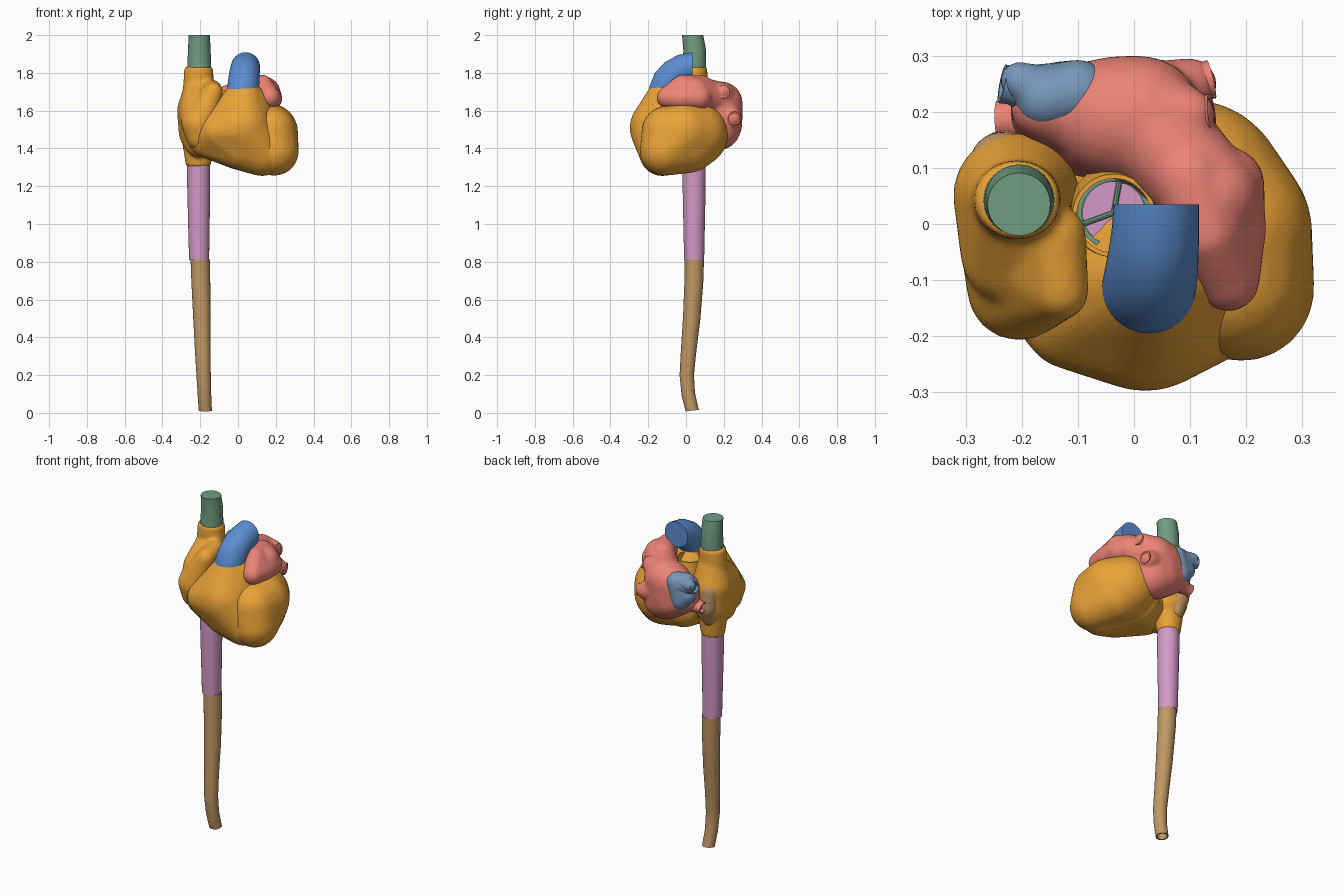
import bpy, bmesh, math
from mathutils import Vector


def material(name, srgb):
    m = bpy.data.materials.new(name)
    m.diffuse_color = [(c / 255) ** 2.2 for c in srgb] + [1]
    return m


ORANGE = material("orange", (233, 161, 58))
RED = material("red", (235, 130, 116))
BLUE = material("blue", (92, 140, 208))
STEEL = material("steel_blue", (118, 150, 185))
GREEN = material("green", (112, 155, 128))
PINK = material("pink", (210, 152, 196))
TAN = material("tan", (190, 150, 100))


def finish(name, bm, mat):
    me = bpy.data.meshes.new(name)
    bm.to_mesh(me)
    bm.free()
    ob = bpy.data.objects.new(name, me)
    bpy.context.collection.objects.link(ob)
    me.materials.append(mat)
    return ob


def blob(name, hulls, mat, voxel=0.01, smooth=7):
    """Fuse convex hulls of ellipsoids (x, y, z, r or rx, ry, rz) into a soft body."""
    total = bmesh.new()
    for balls in hulls:
        bm = bmesh.new()
        for b in balls:
            r = b[3:] if len(b) == 6 else (b[3],) * 3
            for i in range(220):
                h = 1 - 2 * (i + 0.5) / 220
                s, a = math.sqrt(1 - h * h), i * 2.39996
                bm.verts.new((b[0] + r[0] * s * math.cos(a),
                              b[1] + r[1] * s * math.sin(a), b[2] + r[2] * h))
        bmesh.ops.convex_hull(bm, input=bm.verts[:])
        bmesh.ops.delete(bm, geom=[v for v in bm.verts if not v.link_faces], context='VERTS')
        bmesh.ops.recalc_face_normals(bm, faces=bm.faces[:])
        tmp = bpy.data.meshes.new("tmp")
        bm.to_mesh(tmp)
        bm.free()
        total.from_mesh(tmp)
        bpy.data.meshes.remove(tmp)
    ob = finish(name, total, mat)
    m = ob.modifiers.new("fuse", 'REMESH')
    m.mode, m.voxel_size, m.use_smooth_shade = 'VOXEL', voxel, True
    m = ob.modifiers.new("soften", 'SMOOTH')
    m.factor, m.iterations = 0.5, smooth
    return ob


def tube(name, pts, mat, end=None, hollow=0, wall=0.008, n=40):
    """Round tube through (x, y, z, r); hollow = depth of a bore at the last end."""
    P = [Vector(p[:3]) for p in pts]
    R = [p[3] for p in pts]
    T = [(P[min(i + 1, len(P) - 1)] - P[max(i - 1, 0)]).normalized() for i in range(len(P))]
    if end:
        T[-1] = Vector(end)
    if hollow:
        P += [P[-1].copy(), P[-1] - T[-1] * hollow]
        T += [T[-1], T[-1]]
        R += [R[-1] - wall, R[-1] - wall]
    bm = bmesh.new()
    rings = []
    for p, t, r in zip(P, T, R):
        ref = Vector((1, 0, 0)) if abs(t.x) < 0.7 else Vector((0, 1, 0))
        v = t.cross(ref).normalized()
        u = v.cross(t)
        rings.append([bm.verts.new(p + r * (u * math.cos(a) + v * math.sin(a)))
                      for a in (2 * math.pi * k / n for k in range(n))])
    for a, b in zip(rings, rings[1:]):
        for k in range(n):
            bm.faces.new((a[k], a[(k + 1) % n], b[(k + 1) % n], b[k]))
    bm.faces.new(rings[0][::-1])
    bm.faces.new(rings[-1])
    bmesh.ops.recalc_face_normals(bm, faces=bm.faces[:])
    ob = finish(name, bm, mat)
    bpy.ops.object.select_all(action='DESELECT')
    ob.select_set(True)
    bpy.context.view_layer.objects.active = ob
    bpy.ops.object.shade_smooth_by_angle(angle=math.radians(40))
    return ob


# Great veins: upper stump, middle and lower trunk
tube("upper_vein", [(-.205, .042, 1.78, .064), (-.205, .043, 1.84, .063),
                    (-.205, .046, 1.92, .06), (-.205, .035, 2.0, .056)], GREEN, (0, 0, 1))
tube("middle_vein", [(-.206, .043, .81, .053), (-.207, .043, 1.0, .057),
                     (-.208, .043, 1.2, .061), (-.21, .043, 1.34, .061)], PINK)
tube("lower_vein", [(-.2, .044, .81, .051), (-.197, .042, .7, .05), (-.191, .03, .5, .046),
                    (-.187, .014, .33, .041), (-.182, .004, .2, .038),
                    (-.178, .012, .1, .036), (-.173, .033, .012, .035)], TAN, (0, .12, -.99), hollow=.08)

# Right atrium with collars for the two veins and the ear in front
blob("right_atrium", [
    [(-.208, .043, 1.828, .077, .07, .006), (-.21, .043, 1.66, .085, .075, .02)],
    [(-.21, .043, 1.305, .066, .066, .006), (-.21, .043, 1.46, .09, .08, .02)],
    [(-.21, .05, 1.6, .113), (-.205, .04, 1.49, .11), (-.21, -.05, 1.6, .1),
     (-.205, .045, 1.75, .075, .07, .02), (-.205, -.05, 1.43, .078)],
    [(-.205, -.115, 1.53, .093), (-.13, -.12, 1.70, .05), (-.14, -.02, 1.71, .055),
     (-.22, -.04, 1.58, .09), (-.205, -.12, 1.46, .07)]], ORANGE)
blob("atrium_back_patch", [[(-.235, .105, 1.6, .06), (-.225, .11, 1.5, .06),
                            (-.22, .09, 1.42, .045)]], TAN)

# Ventricles
blob("right_ventricle", [
    [(.03, -.11, 1.67, .098), (.02, -.14, 1.51, .159), (-.165, -.1, 1.44, .09),
     (-.11, -.17, 1.49, .09), (.13, -.125, 1.375, .122), (.03, -.13, 1.41, .128),
     (.07, -.09, 1.63, .1), (.0, .02, 1.42, .13)],
    [(-.02, .03, 1.53, .1), (-.1, 0, 1.45, .1), (.04, -.08, 1.5, .12)]], ORANGE)
blob("left_ventricle", [
    [(.10, .05, 1.475, .173), (.192, -.115, 1.385, .13), (.165, -.01, 1.487, .153),
     (.175, -.1, 1.49, .135), (.06, .03, 1.44, .15), (.135, .015, 1.415, .145)]], ORANGE)

# Lung artery arching back from the right ventricle
tube("lung_artery", [(.025, -.115, 1.66, .084), (.027, -.112, 1.71, .084), (.03, -.095, 1.755, .083),
                     (.034, -.062, 1.793, .081), (.038, -.015, 1.822, .078),
                     (.04, .035, 1.833, .076)], BLUE, end=(0, 1, 0))

# Left atrium, its ear and the flares towards the lung veins
blob("left_atrium", [
    [(-.04, .19, 1.63, .108), (.01, .185, 1.64, .115), (-.03, .18, 1.53, .118),
     (.02, .17, 1.51, .12), (-.1, .19, 1.55, .095)],
    [(-.04, .19, 1.6, .1), (-.16, .21, 1.65, .06), (-.16, .195, 1.55, .06)],
    [(.03, .19, 1.66, .09), (.1, .195, 1.70, .045)],
    [(.03, .2, 1.58, .09), (.1, .248, 1.56, .048)],
    [(.168, -.1, 1.67, .056), (.175, -.02, 1.665, .06), (.13, -.02, 1.735, .055),
     (.165, .07, 1.67, .068), (.1, .08, 1.72, .068)],
    [(.14, .05, 1.695, .085), (.09, .1, 1.69, .082), (.01, .19, 1.65, .1)]], RED, .009, 5)
blob("atrium_side_patch", [
    [(-.1, .235, 1.66, .058), (-.13, .23, 1.56, .06), (-.16, .222, 1.67, .052),
     (-.18, .235, 1.6, .045)],
    [(-.14, .225, 1.66, .055), (-.205, .255, 1.675, .034)]], STEEL, .008, 4)

# Lung veins: two on each side, open at the ends
for name, a, b, mat in (
        ("left_upper", (.04, .185, 1.68), (.138, .197, 1.70), RED),
        ("left_lower", (.04, .235, 1.57), (.138, .258, 1.56), RED),
        ("right_upper", (-.13, .23, 1.65), (-.235, .25, 1.665), STEEL),
        ("right_lower", (-.12, .19, 1.54), (-.243, .185, 1.52), RED)):
    A, B = Vector(a), Vector(b)
    M = A.lerp(B, .6)
    tube(name + "_lung_vein", [(*A, .06), (*M, .042), (*A.lerp(B, .85), .034), (*B, .035)],
         mat, hollow=.035, n=24)
    tube(name + "_lung_vein_core", [(*M, .026), (*A.lerp(B, .85), .022)], BLUE, n=24)

# Open outlet of the left ventricle with a three-leaf valve
tube("outlet_collar", [(-.03, .025, 1.5, .085), (-.034, .022, 1.62, .083),
                       (-.036, .015, 1.71, .074)], ORANGE, (0, 0, 1), hollow=.09)
tube("valve_ring", [(-.036, .02, 1.61, .065), (-.036, .02, 1.66, .065)], GREEN, hollow=.03)
tube("valve_leaves", [(-.036, .02, 1.61, .056), (-.036, .02, 1.635, .056)], PINK)
for k in range(3):
    a = math.radians(80 + 120 * k)
    tube("valve_seam_%d" % (k + 1), [(-.036, .02, 1.636, .005),
         (-.036 + .057 * math.cos(a), .02 + .057 * math.sin(a), 1.638, .005)], GREEN, n=8)
